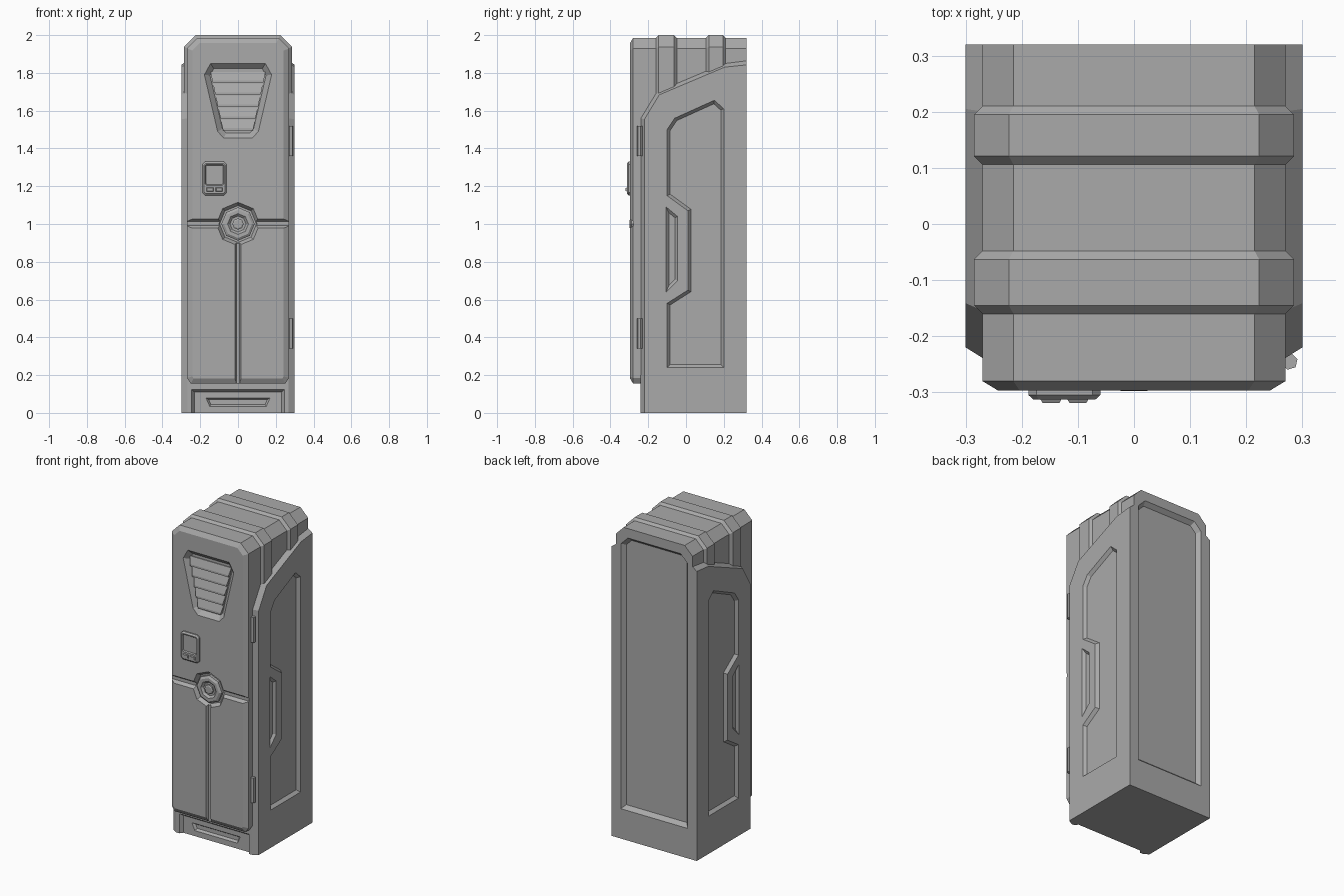
import bpy, bmesh
from math import sin, cos, pi
from mathutils import Vector

if "Cube" in bpy.data.objects:
    bpy.data.objects.remove(bpy.data.objects["Cube"], do_unlink=True)

GREY = (0.4, 0.4, 0.4, 1)
metal = bpy.data.materials.new("grey metal")
metal.use_nodes = True
metal.diffuse_color = GREY
metal.node_tree.nodes["Principled BSDF"].inputs["Base Color"].default_value = GREY


def inset(pts, d):
    """Mitred inward offset of a 2D polygon."""
    n = len(pts)
    p = [Vector(q) for q in pts]
    area = sum(p[i].x * p[(i + 1) % n].y - p[(i + 1) % n].x * p[i].y for i in range(n))
    s = 1 if area > 0 else -1
    out = []
    for i in range(n):
        e1 = (p[i] - p[i - 1]).normalized()
        e2 = (p[(i + 1) % n] - p[i]).normalized()
        n1, n2 = Vector((-e1.y, e1.x)) * s, Vector((-e2.y, e2.x)) * s
        out.append(tuple(p[i] + (n1 + n2) * d / (1 + n1.dot(n2))))
    return out


def loft(name, axis, rings):
    """Solid through matching 2D rings placed along an axis."""
    place = {"x": lambda t, u, v: (t, u, v),
             "y": lambda t, u, v: (u, t, v),
             "z": lambda t, u, v: (u, v, t)}[axis]
    bm = bmesh.new()
    loops = [[bm.verts.new(place(t, u, v)) for u, v in pts] for t, pts in rings]
    n = len(loops[0])
    for a, b in zip(loops, loops[1:]):
        for i in range(n):
            j = (i + 1) % n
            bm.faces.new((a[i], a[j], b[j], b[i]))
    bm.faces.new(loops[0])
    bm.faces.new(loops[-1])
    bmesh.ops.recalc_face_normals(bm, faces=bm.faces)
    me = bpy.data.meshes.new(name)
    bm.to_mesh(me)
    bm.free()
    me.materials.append(metal)
    ob = bpy.data.objects.new(name, me)
    bpy.context.collection.objects.link(ob)
    return ob


def combine(target, other, operation):
    mod = target.modifiers.new("bool", "BOOLEAN")
    mod.operation, mod.solver, mod.object = operation, "EXACT", other
    bpy.context.view_layer.objects.active = target
    bpy.ops.object.modifier_apply(modifier=mod.name)
    bpy.data.objects.remove(other, do_unlink=True)


def recess(target, axis, pts, surface, floor, slope):
    """Cut a pocket with sloping walls."""
    outside = surface + (0.03 if surface > floor else -0.03)
    cutter = loft("cutter", axis, [(outside, pts), (surface, pts), (floor, inset(pts, slope))])
    combine(target, cutter, "DIFFERENCE")


def rect(u0, u1, v0, v1, c=0):
    if not c:
        return [(u0, v0), (u1, v0), (u1, v1), (u0, v1)]
    return [(u0 + c, v0), (u1 - c, v0), (u1, v0 + c), (u1, v1 - c),
            (u1 - c, v1), (u0 + c, v1), (u0, v1 - c), (u0, v0 + c)]


def mirrored(half):
    """Close a right-hand outline across u = 0."""
    return half + [(-u, v) for u, v in reversed(half)]


def ring(r, n=8, z=1.0):
    return [(r * sin(2 * pi * i / n), z + r * cos(2 * pi * i / n)) for i in range(n)]


def arch(w, top, c, bottom):
    return mirrored([(w, bottom), (w, top - c), (w - c, top)])


# Side walls with bevelled front and sloping shoulder
outer = [(-0.24, 0), (0.32, 0), (0.32, 1.865), (0.2, 1.85), (-0.155, 1.7), (-0.24, 1.56)]
inner = [(0.32 if y == 0.32 else a, 0 if z == 0 else b)
         for (y, z), (a, b) in zip(outer, inset(outer, 0.02))]
body = loft("locker_body", "x", [(-0.3, inner), (-0.268, outer), (0.268, outer), (0.3, inner)])

# Upper casing
combine(body, loft("casing", "y", [(-0.245, arch(0.27, 1.985, 0.055, 0.2)),
                                   (0.32, arch(0.27, 1.985, 0.055, 0.2))]), "UNION")

# Back panel
recess(body, "y", mirrored([(0.235, 0.19), (0.235, 1.875), (0.185, 1.925)]), 0.32, 0.295, 0.022)

# Side panels stepping round a grip
panel = [(-0.1, 0.24), (0.2, 0.24), (0.2, 1.61), (0.15, 1.655), (-0.06, 1.56), (-0.1, 1.5),
         (-0.1, 1.15), (0.01, 1.07), (0.01, 0.65), (-0.1, 0.58)]
grip = [(-0.105, 0.64), (-0.045, 0.7), (-0.045, 1.04), (-0.105, 1.09)]
for s in (-1, 1):
    recess(body, "x", panel, s * 0.3, s * 0.281, 0.016)
    recess(body, "x", grip, s * 0.3, s * 0.285, 0.014)

# Kick plate and its slot
recess(body, "y", rect(-0.245, 0.245, -0.05, 0.125), -0.24, -0.22, 0.014)
recess(body, "y", [(-0.15, 0.035), (0.15, 0.035), (0.17, 0.08), (-0.17, 0.08)], -0.22, -0.205, 0.01)

# Roof bands
for y0, y1 in ((-0.16, -0.048), (0.106, 0.21)):
    low, high = arch(0.27, 1.985, 0.055, 1.67), arch(0.285, 2.0, 0.062, 1.67)
    loft("roof_band", "y", [(y0, low), (y0 + 0.015, high), (y1 - 0.015, high), (y1, low)])

# Door
FRONT = -0.297
edge = mirrored([(0.25, 0.155), (0.27, 0.185), (0.27, 1.93), (0.215, 1.985)])
door = loft("door", "y", [(-0.24, edge), (-0.28, edge), (FRONT, inset(edge, 0.028))])
recess(door, "y", rect(-0.4, 0.4, 0.978, 1.026), FRONT, -0.277, 0.014)
recess(door, "y", rect(-0.016, 0.016, 0.05, 0.98), FRONT, -0.282, 0.007)
recess(door, "y", ring(0.115), FRONT, -0.272, 0.016)

# Round latch in the middle of the door
latch = loft("latch", "y", [(-0.265, ring(0.088)), (-0.288, ring(0.088)), (FRONT, ring(0.074))])
recess(latch, "y", ring(0.055), FRONT, -0.285, 0.012)
loft("latch_core", "y", [(-0.275, ring(0.03)), (-0.294, ring(0.03)), (-0.298, ring(0.022))])

# Vent with louvres
vent = mirrored([(0.075, 1.455), (0.108, 1.49), (0.178, 1.79), (0.145, 1.85)])
recess(door, "y", vent, FRONT, -0.27, 0.028)


def slat_half(z):
    return 0.078 + (z - 1.49) * 0.215


SLATS = 5
step = (1.812 - 1.495) / SLATS
for i in range(SLATS):
    z0 = 1.495 + i * step
    z1 = z0 + step - 0.006
    zm = z0 + 0.012

    def band(top):
        return mirrored([(slat_half(z0), z0), (slat_half(top), top)])
    loft("vent_slat", "y", [(-0.268, band(z1)), (-0.275, band(z1)), (-0.289, band(zm))])

# Keypad with screen and two buttons
pad = rect(-0.188, -0.06, 1.152, 1.33, 0.014)
keypad = loft("keypad", "y", [(-0.29, pad), (-0.305, pad), (-0.313, inset(pad, 0.009))])
recess(keypad, "y", rect(-0.174, -0.074, 1.205, 1.316, 0.008), -0.313, -0.306, 0.005)
for x in (-0.148, -0.1):
    key = rect(x - 0.02, x + 0.02, 1.17, 1.195)
    loft("keypad_button", "y", [(-0.31, key), (-0.319, inset(key, 0.005))])

# Hinges
for z in (0.42, 1.44):
    hinge = [(0.277 + 0.015 * cos(pi * i / 3 + 0.3), -0.245 + 0.015 * sin(pi * i / 3 + 0.3))
             for i in range(6)]
    loft("hinge", "z", [(z - 0.08, hinge), (z + 0.08, hinge)])
